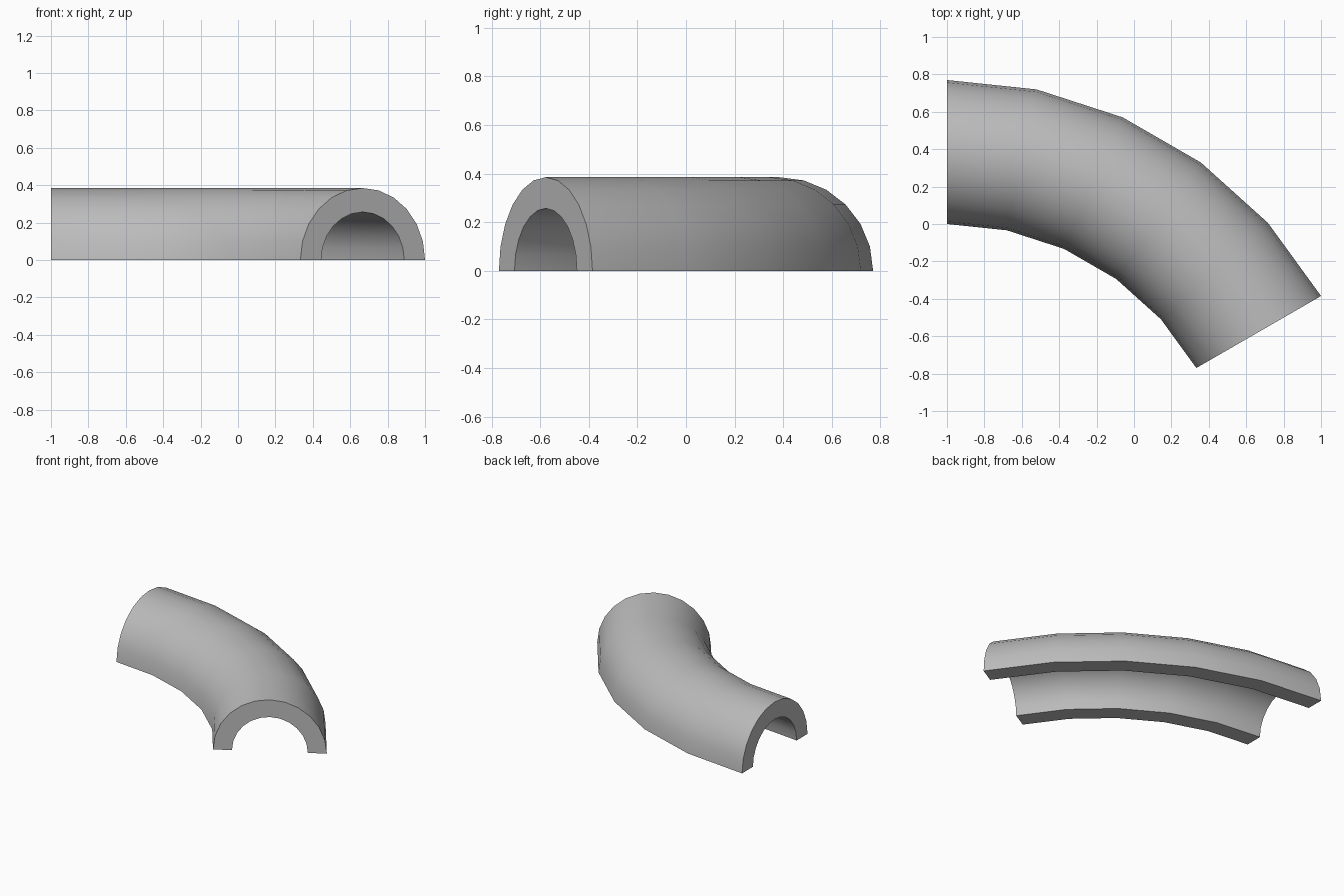
import bpy, bmesh
from math import sin, cos, pi, radians

cube = bpy.data.objects.get("Cube")
if cube:
    bpy.data.objects.remove(cube, do_unlink=True)

OUTER = 2 / cos(radians(30))      # bend radius of the outside edge
TUBE = OUTER / 6                  # outside radius of the half pipe
BORE = TUBE * 2 / 3               # inside radius of the half pipe
BEND = OUTER - TUBE               # bend radius of the centre line
STEPS, SIDES = 5, 12
CENTRE_Y = 2 * TUBE - OUTER

grey = bpy.data.materials.new("grey")
grey.use_nodes = True
colour = (0.5, 0.5, 0.5, 1)
grey.diffuse_color = colour
grey.node_tree.nodes["Principled BSDF"].inputs["Base Color"].default_value = colour

# Half ring profile: over the outside, back through the bore
angles = [pi * i / SIDES for i in range(SIDES + 1)]
profile = [(TUBE * cos(a), TUBE * sin(a)) for a in angles]
profile += [(BORE * cos(a), BORE * sin(a)) for a in reversed(angles)]

# Sweep the profile through a sixty degree bend
bm = bmesh.new()
rings = []
for s in range(STEPS + 1):
    turn = radians(60) * s / STEPS
    rings.append([bm.verts.new(((BEND + u) * sin(turn) - 1,
                                (BEND + u) * cos(turn) + CENTRE_Y, z))
                  for u, z in profile])
count = len(profile)
for a, b in zip(rings, rings[1:]):
    for i in range(count):
        j = (i + 1) % count
        bm.faces.new((a[i], a[j], b[j], b[i]))

# End caps as quads between outside and bore
for ring in (rings[0], rings[-1]):
    for i in range(SIDES):
        bm.faces.new((ring[i], ring[i + 1], ring[count - 2 - i], ring[count - 1 - i]))
bmesh.ops.recalc_face_normals(bm, faces=bm.faces)

mesh = bpy.data.meshes.new("curved_half_pipe")
bm.to_mesh(mesh)
bm.free()
mesh.materials.append(grey)
pipe = bpy.data.objects.new("curved_half_pipe", mesh)
bpy.context.collection.objects.link(pipe)
bpy.ops.object.select_all(action='DESELECT')
pipe.select_set(True)
bpy.context.view_layer.objects.active = pipe
bpy.ops.object.shade_smooth_by_angle(angle=radians(40))
